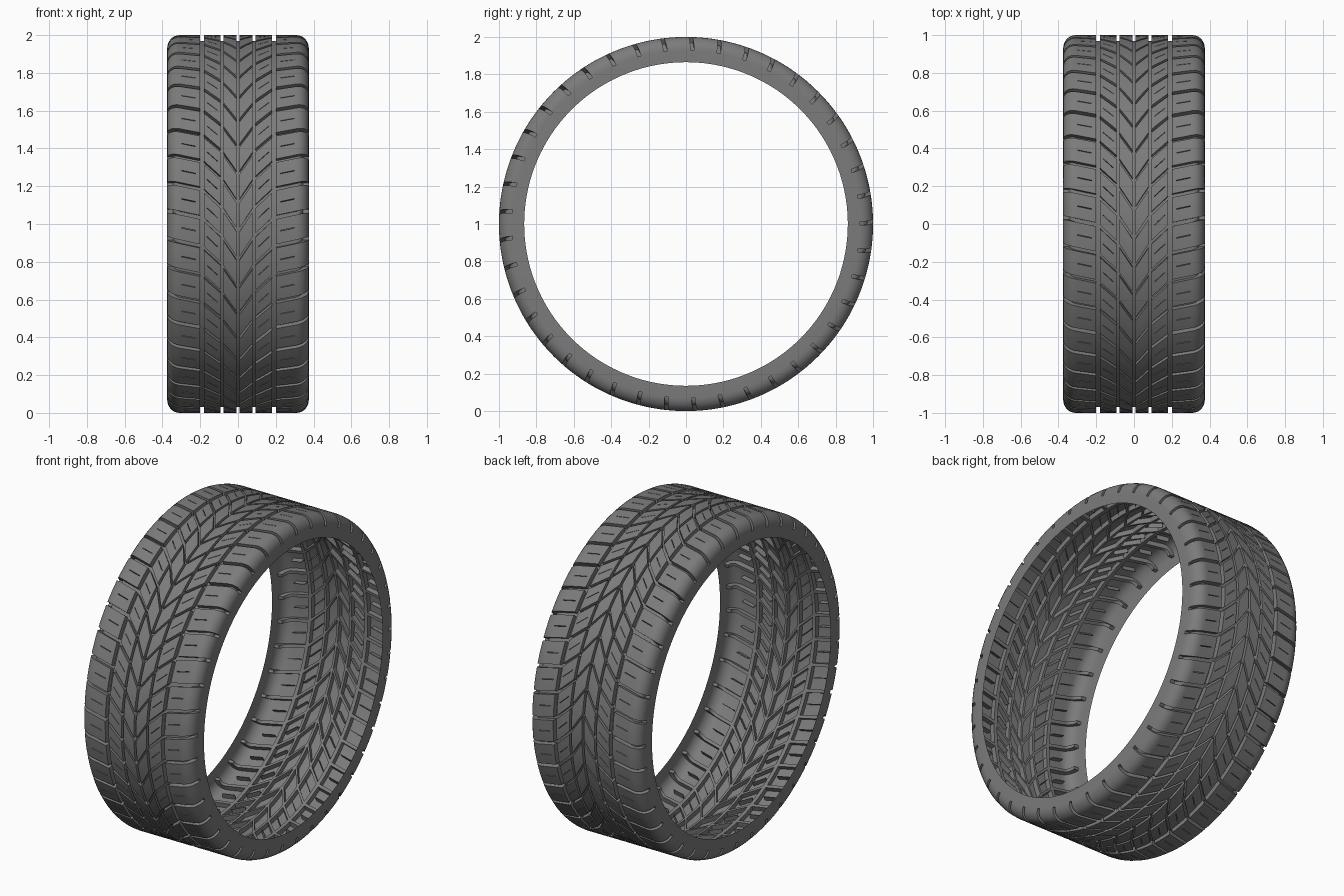
import bpy, bmesh, math
from mathutils import Vector

cube = bpy.data.objects.get("Cube")
if cube:
    bpy.data.objects.remove(cube, do_unlink=True)

PITCHES = 41
STEP = 2 * math.pi / PITCHES
PHASE = math.radians(4.2)
DEPTH = 0.03
ARC_X, ARC_R, ARC_SIZE_X, ARC_SIZE_R = 0.31, 0.93, 0.065, 0.07

rubber = bpy.data.materials.new("grey rubber")
rubber.use_nodes = True
GREY = (0.2, 0.2, 0.2, 1)
rubber.diffuse_color = GREY
bsdf = rubber.node_tree.nodes["Principled BSDF"]
bsdf.inputs["Base Color"].default_value = GREY
bsdf.inputs["Roughness"].default_value = 0.7

# half profile across the tyre: tread, rounded shoulder, flat sidewall
CIRCUMFERENTIAL = [(-0.007, 0.007), (0.078, 0.092), (0.179, 0.201)]
SIPES = [(0.108, 0.165), (0.225, 0.3)]
half = [(x, 1.0) for x in (0.007, 0.04, 0.078, 0.092, 0.108, 0.165, 0.179, 0.201, 0.225, 0.26, 0.3)]
for k in range(8):
    a = k / 7 * math.pi / 2
    half.append((ARC_X + ARC_SIZE_X * math.sin(a), ARC_R + ARC_SIZE_R * math.cos(a)))
half.append((ARC_X + ARC_SIZE_X, 0.865))
profile = [(-x, r) for x, r in reversed(half)] + half

# sweep of the V-shaped cross grooves, as an angle for each distance from the centre
SWEEP = [(0, -0.27), (0.085, -0.14), (0.19, -0.04), (0.375, 0.0)]


def sweep(x):
    x = abs(x)
    for (x0, a0), (x1, a1) in zip(SWEEP, SWEEP[1:]):
        if x <= x1:
            return a0 + (a1 - a0) * (x - x0) / (x1 - x0)
    return 0.0


def within(spans, x):
    return any(lo < abs(x) < hi for lo, hi in spans)


# rows in one pitch: cross groove, land, narrow sipe, land
G, S = 0.01, 0.0018
mid = STEP / 2
rows = [-G, G, (G + mid) / 2, mid - S, mid + S, mid + (mid - G) / 2]
angles = [PHASE + p * STEP + r for p in range(PITCHES) for r in rows]

bm = bmesh.new()
grid = []
for t in angles:
    ring = []
    for x, r in profile:
        a = t + sweep(x)
        ring.append(bm.verts.new((x, -r * math.cos(a), 1 + r * math.sin(a))))
    grid.append(ring)

grooves = []
for i in range(len(grid)):
    a, b = grid[i], grid[(i + 1) % len(grid)]
    row = i % len(rows)
    for j in range(len(profile) - 1):
        face = bm.faces.new((a[j], a[j + 1], b[j + 1], b[j]))
        x = (profile[j][0] + profile[j + 1][0]) / 2
        r = (profile[j][1] + profile[j + 1][1]) / 2
        cross = row == 0 and r > ARC_R
        sipe = row == 3 and within(SIPES, x)
        if cross or sipe or within(CIRCUMFERENTIAL, x):
            grooves.append(face)

# sink the grooves along the surface normal
old = set(grooves)
result = bmesh.ops.extrude_face_region(bm, geom=grooves)
leftover = [f for f in old if f.is_valid]
for v in [g for g in result["geom"] if isinstance(g, bmesh.types.BMVert)]:
    radial = Vector((0, v.co.y, v.co.z - 1))
    r = radial.length
    radial.normalize()
    nx = 0.0
    nr = 1.0
    if abs(v.co.x) > ARC_X:
        nx = math.copysign((abs(v.co.x) - ARC_X) / ARC_SIZE_X, v.co.x)
        nr = max(r - ARC_R, 0) / ARC_SIZE_R
    v.co -= DEPTH * (radial * nr + Vector((nx, 0, 0)))
if leftover:
    bmesh.ops.delete(bm, geom=leftover, context="FACES_ONLY")

mesh = bpy.data.meshes.new("tyre")
bm.to_mesh(mesh)
bm.free()
mesh.materials.append(rubber)
tyre = bpy.data.objects.new("tyre", mesh)
bpy.context.collection.objects.link(tyre)
bpy.context.view_layer.objects.active = tyre
tyre.select_set(True)
bpy.ops.object.shade_smooth_by_angle(angle=math.radians(30))
